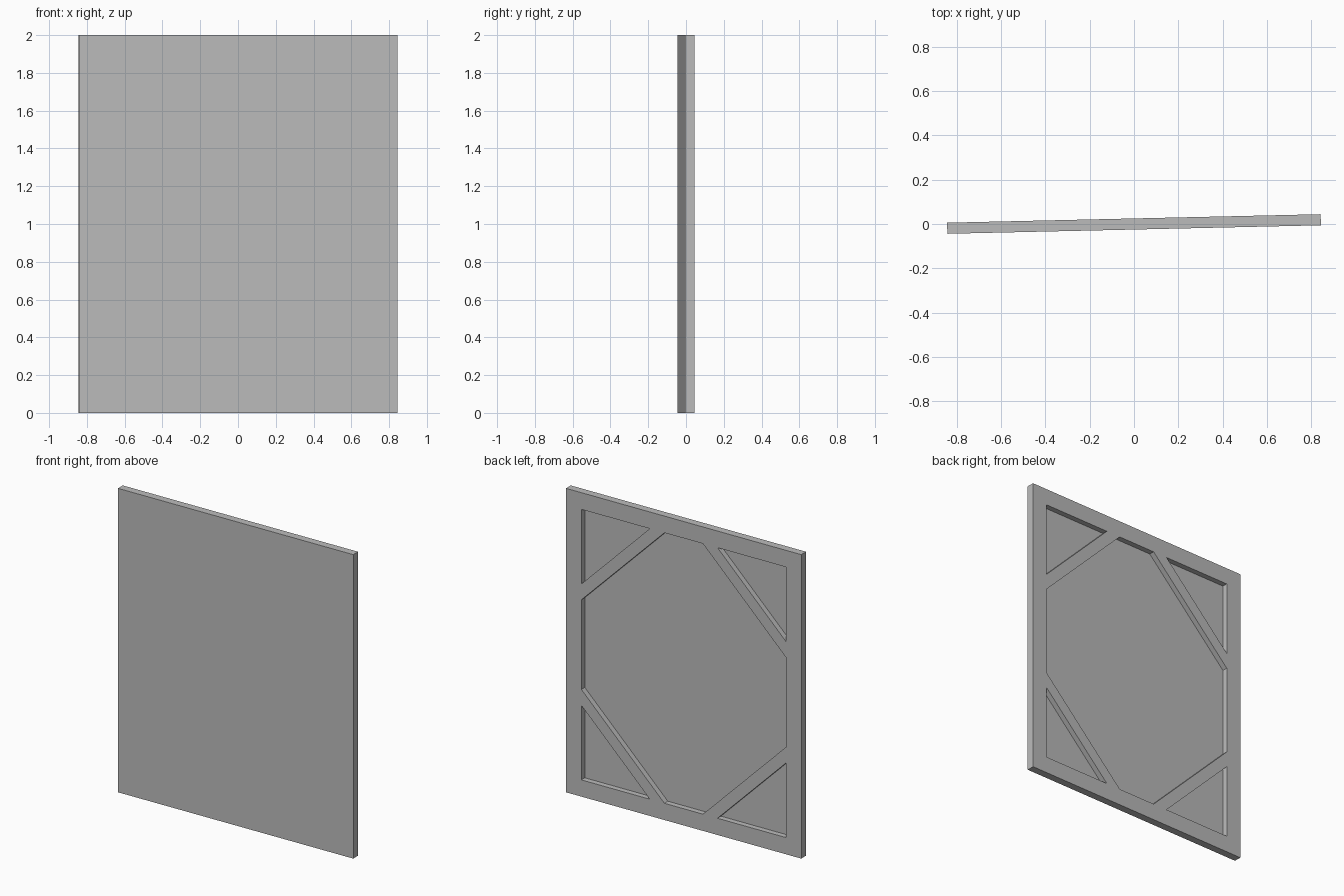
import bpy, bmesh, math

cube = bpy.data.objects.get("Cube")
if cube:
    bpy.data.objects.remove(cube, do_unlink=True)

WIDTH, HEIGHT, DEPTH = 1.686, 2.0, 0.05
RAIL = 0.11                  # width of the frame rails
NEAR, FAR = 0.49, 0.595      # brace edges, measured from the opening corners
RECESS = 0.036               # depth of the pockets behind the sheet
TILT = math.radians(1.3)     # slight turn of the panel about z

grey = bpy.data.materials.new("plain_grey")
grey.diffuse_color = (0.5, 0.5, 0.5, 1)
grey.use_nodes = True
grey.node_tree.nodes["Principled BSDF"].inputs["Base Color"].default_value = (0.5, 0.5, 0.5, 1)


def prisms(name, outlines, y0, y1):
    """Extrude (x, z) outlines from y0 to y1 as one object."""
    bm = bmesh.new()
    for outline in outlines:
        face = bm.faces.new([bm.verts.new((x, y0, z)) for x, z in outline])
        new = bmesh.ops.extrude_face_region(bm, geom=[face])["geom"]
        verts = [v for v in new if isinstance(v, bmesh.types.BMVert)]
        bmesh.ops.translate(bm, verts=verts, vec=(0, y1 - y0, 0))
    bmesh.ops.recalc_face_normals(bm, faces=bm.faces)
    mesh = bpy.data.meshes.new(name)
    bm.to_mesh(mesh)
    bm.free()
    mesh.materials.append(grey)
    obj = bpy.data.objects.new(name, mesh)
    bpy.context.collection.objects.link(obj)
    obj.rotation_euler.z = TILT
    return obj


# Solid sheet the size of the whole panel
half = WIDTH / 2
panel = prisms("braced_panel", [[(-half, 0), (half, 0), (half, HEIGHT), (-half, HEIGHT)]],
               -DEPTH / 2, DEPTH / 2)

# Pockets: a corner triangle outside each brace and an octagon between them
ix, iz, mid = half - RAIL, HEIGHT / 2 - RAIL, HEIGHT / 2
triangles, octagon = [], []
for sx, sz in ((1, 1), (-1, 1), (-1, -1), (1, -1)):
    def corner(dx, dz):
        return (sx * (ix - dx), mid + sz * (iz - dz))
    triangles.append([corner(0, 0), corner(NEAR, 0), corner(0, NEAR)])
    ends = [corner(0, FAR), corner(FAR, 0)]
    octagon += ends if sx == sz else ends[::-1]
pockets = prisms("pocket_cutter", triangles + [octagon], DEPTH / 2 - RECESS, DEPTH)
pockets.hide_render = True

# Cut the pockets from the back, leaving rails and diagonal braces
cut = panel.modifiers.new("pockets", 'BOOLEAN')
cut.operation = 'DIFFERENCE'
cut.solver = 'EXACT'
cut.object = pockets
bpy.context.view_layer.objects.active = panel
bpy.ops.object.modifier_apply(modifier=cut.name)
bpy.data.objects.remove(pockets, do_unlink=True)
